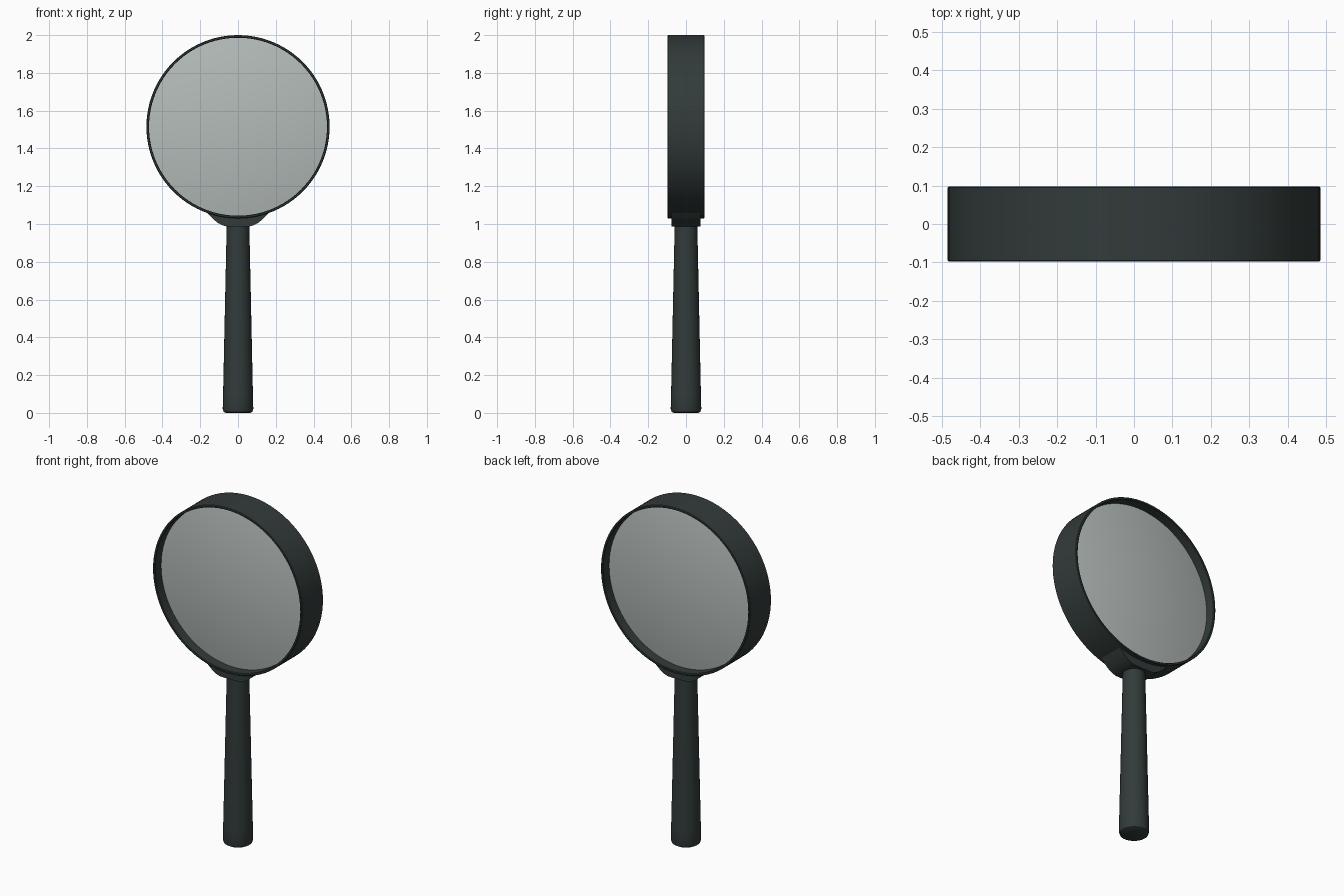
import bpy, bmesh, math
from mathutils import Matrix

if "Cube" in bpy.data.objects:
    bpy.data.objects.remove(bpy.data.objects["Cube"])

CZ = 1.515      # height of the lens centre
R_OUT, R_IN = 0.485, 0.471


def material(name, color):
    m = bpy.data.materials.new(name)
    m.diffuse_color = color
    m.use_nodes = True
    m.node_tree.nodes["Principled BSDF"].inputs["Base Color"].default_value = m.diffuse_color
    return m


dark = material("dark grey green", (0.032, 0.044, 0.042, 1))
glass = material("pale glass", (0.46, 0.505, 0.49, 0.75))


def finish(bm, name, mat, angle=35):
    bmesh.ops.remove_doubles(bm, verts=bm.verts, dist=1e-5)
    bmesh.ops.recalc_face_normals(bm, faces=bm.faces)
    me = bpy.data.meshes.new(name)
    bm.to_mesh(me)
    bm.free()
    me.materials.append(mat)
    ob = bpy.data.objects.new(name, me)
    bpy.context.collection.objects.link(ob)
    bpy.ops.object.select_all(action='DESELECT')
    ob.select_set(True)
    bpy.context.view_layer.objects.active = ob
    bpy.ops.object.shade_smooth_by_angle(angle=math.radians(angle))
    return ob


def lathe(name, profile, mat, closed=False, steps=96, matrix=Matrix()):
    """Spin (radius, height) points round z, then place with matrix."""
    bm = bmesh.new()
    vs = [bm.verts.new((r, 0, h)) for r, h in profile]
    es = [bm.edges.new(p) for p in zip(vs, vs[1:])]
    if closed:
        es.append(bm.edges.new((vs[-1], vs[0])))
    bmesh.ops.spin(bm, geom=vs + es, cent=(0, 0, 0), axis=(0, 0, 1),
                   angle=2 * math.pi, steps=steps, use_merge=True)
    bmesh.ops.transform(bm, matrix=matrix, verts=bm.verts)
    return finish(bm, name, mat)


# spin axis turned to point along y, at the lens centre
facing = Matrix.Translation((0, 0, CZ)) @ Matrix.Rotation(math.pi / 2, 4, 'X')

# rim: thin deep band with tiny softened edges
b = 0.003
half = [(R_IN, 0.098 - b), (R_IN + b, 0.098), (R_OUT - b, 0.098), (R_OUT, 0.098 - b)]
lathe("rim", half + [(r, -h) for r, h in reversed(half)], dark, True, matrix=facing)

# lens: bulging on both sides, edge set back inside the rim
n = 12
dome = [(R_IN * i / n, 0.04 + 0.042 * (1 - (i / n) ** 2)) for i in range(n + 1)]
lathe("lens", dome + [(r, -h) for r, h in reversed(dome)], glass, matrix=facing)

# handle: tapered grip with rounded foot
lathe("handle", [(0, 0), (0.066, 0), (0.076, 0.006), (0.081, 0.022), (0.079, 0.1),
                 (0.06, 0.99), (0.06, 1.01), (0, 1.01)], dark, steps=48)

# collar: bowl-shaped bracket joining rim and handle
side = [(0.06, 0.987), (0.085, 0.994), (0.11, 1.008), (0.14, 1.034), (0.172, 1.069)]
arc = []
for i in range(1, 12):
    x = 0.172 * (1 - i / 6)
    arc.append((x, CZ - math.sqrt(0.478 ** 2 - x * x)))
outline = side + arc + [(-x, z) for x, z in reversed(side)]
bm = bmesh.new()
face = bm.faces.new([bm.verts.new((x, -0.077, z)) for x, z in outline])
ext = bmesh.ops.extrude_face_region(bm, geom=[face])
bmesh.ops.translate(bm, vec=(0, 0.154, 0),
                    verts=[v for v in ext["geom"] if isinstance(v, bmesh.types.BMVert)])
finish(bm, "collar", dark)
